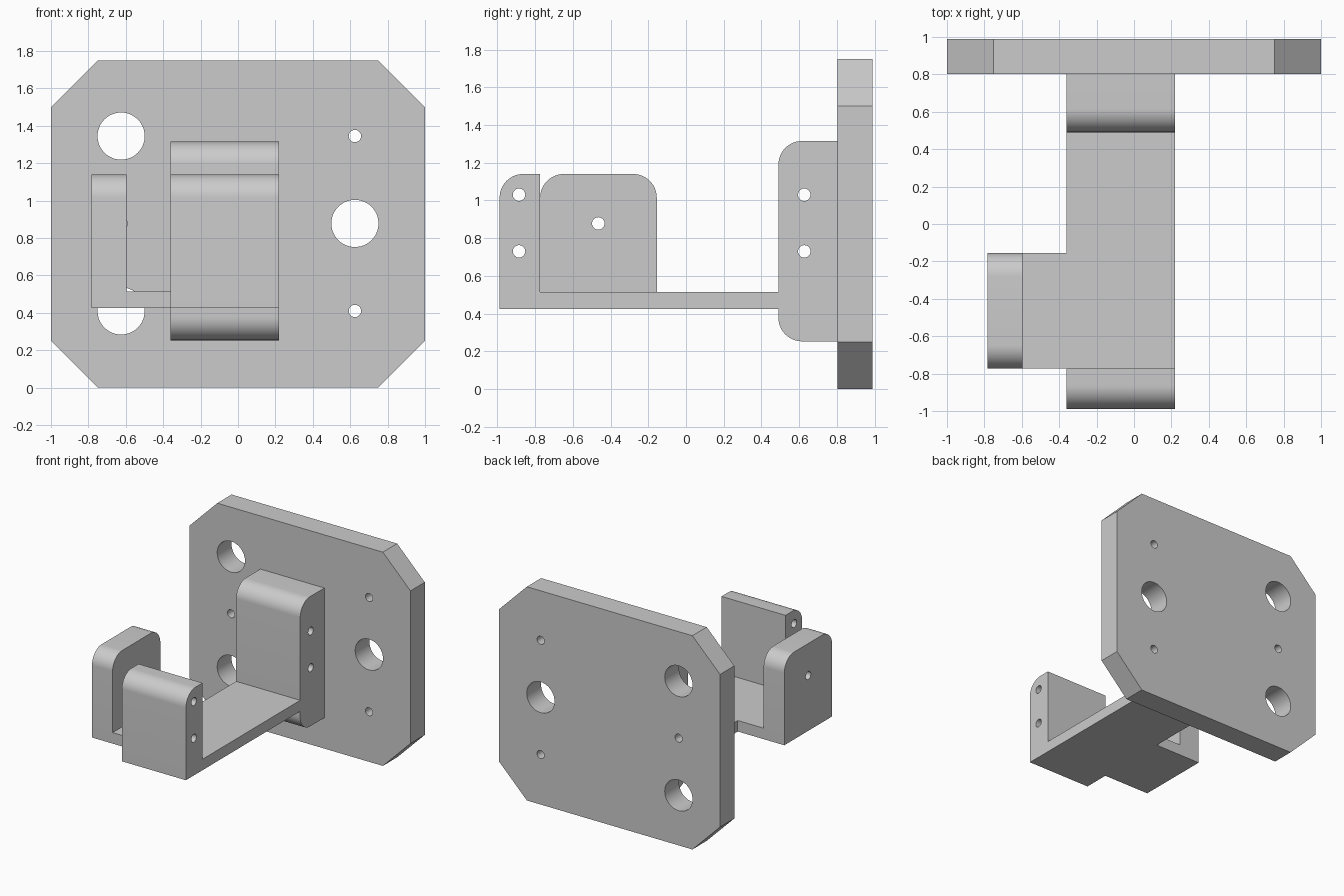
import bpy, bmesh, math
from mathutils import Vector

if "Cube" in bpy.data.objects:
    bpy.data.objects.remove(bpy.data.objects["Cube"], do_unlink=True)

grey = bpy.data.materials.new("plain_grey")
grey.use_nodes = True
colour = (0.6, 0.6, 0.6, 1)
grey.diffuse_color = colour
grey.node_tree.nodes["Principled BSDF"].inputs["Base Color"].default_value = colour

ROUND = 0.125
BOLT = 0.033
LARGE = 0.126


def rounded(points, steps=14):
    """Outline from (u, v) corners; a third value rounds that corner."""
    out = []
    for i, p in enumerate(points):
        c = Vector(p[:2])
        if len(p) == 2:
            out.append(c)
            continue
        r = p[2]
        a = (Vector(points[i - 1][:2]) - c).normalized() * r
        b = (Vector(points[(i + 1) % len(points)][:2]) - c).normalized() * r
        for k in range(steps + 1):
            t = k / steps * math.pi / 2
            out.append(c + a * (1 - math.sin(t)) + b * (1 - math.cos(t)))
    return out


def prism(name, outline, axis, lo, hi):
    """Extrude an outline along x (outline is y, z) or y (outline is x, z)."""
    bm = bmesh.new()
    place = (lambda u, v: (lo, u, v)) if axis == "x" else (lambda u, v: (u, lo, v))
    face = bm.faces.new([bm.verts.new(place(*p)) for p in outline])
    new = bmesh.ops.extrude_face_region(bm, geom=[face])["geom"]
    shift = Vector((hi - lo, 0, 0) if axis == "x" else (0, hi - lo, 0))
    bmesh.ops.translate(bm, vec=shift, verts=[g for g in new if isinstance(g, bmesh.types.BMVert)])
    bmesh.ops.recalc_face_normals(bm, faces=bm.faces)
    mesh = bpy.data.meshes.new(name)
    bm.to_mesh(mesh)
    bm.free()
    mesh.materials.append(grey)
    obj = bpy.data.objects.new(name, mesh)
    bpy.context.collection.objects.link(obj)
    return obj


def activate(obj):
    bpy.ops.object.select_all(action="DESELECT")
    obj.select_set(True)
    bpy.context.view_layer.objects.active = obj


def drill(obj, axis, lo, hi, holes):
    """Cut round through holes given as (u, v, radius)."""
    for u, v, r in holes:
        n = 48 if r > BOLT else 24
        ring = [(u + r * math.cos(math.tau * k / n), v + r * math.sin(math.tau * k / n))
                for k in range(n)]
        cutter = prism("hole_cutter", ring, axis, lo - 0.05, hi + 0.05)
        cutter.hide_render = True
        mod = obj.modifiers.new("hole", "BOOLEAN")
        mod.operation = "DIFFERENCE"
        mod.solver = "EXACT"
        mod.object = cutter
        activate(obj)
        bpy.ops.object.modifier_apply(modifier=mod.name)
        bpy.data.objects.remove(cutter, do_unlink=True)


def part(name, points, axis, lo, hi, holes=()):
    obj = prism(name, rounded(points), axis, lo, hi)
    drill(obj, axis, lo, hi, holes)
    activate(obj)
    bpy.ops.object.shade_smooth_by_angle(angle=math.radians(30))


# Mounting plate with chamfered corners
part("mounting_plate",
     [(-0.75, 0), (0.75, 0), (1, 0.25), (1, 1.5), (0.75, 1.75), (-0.75, 1.75), (-1, 1.5), (-1, 0.25)],
     "y", 0.803, 0.988,
     [(-0.625, 1.345, LARGE), (-0.625, 0.41, LARGE), (0.625, 0.878, LARGE),
      (0.625, 1.345, BOLT), (0.625, 0.41, BOLT), (-0.625, 0.878, BOLT)])

# Bracket arm: rear block, floor and front upright in one profile
FLOOR, TOP, DECK = 0.425, 1.14, 0.515
part("bracket_arm",
     [(0.803, 0.253), (0.803, 1.315), (0.49, 1.315, ROUND), (0.49, DECK), (-0.773, DECK),
      (-0.773, TOP), (-0.988, TOP, ROUND), (-0.988, FLOOR), (0.49, FLOOR), (0.49, 0.253, ROUND)],
     "x", -0.36, 0.22,
     [(y, z, BOLT) for y in (-0.885, 0.627) for z in (0.73, 1.03)])

# Side tab and the floor joining it to the arm
NEAR, FAR = -0.773, -0.155
part("side_floor", [(NEAR, FLOOR), (FAR, FLOOR), (FAR, DECK), (NEAR, DECK)], "x", -0.595, -0.36)
part("side_tab", [(NEAR, FLOOR), (FAR, FLOOR), (FAR, TOP, ROUND), (NEAR, TOP, ROUND)],
     "x", -0.782, -0.595, [(-0.465, 0.878, BOLT)])
